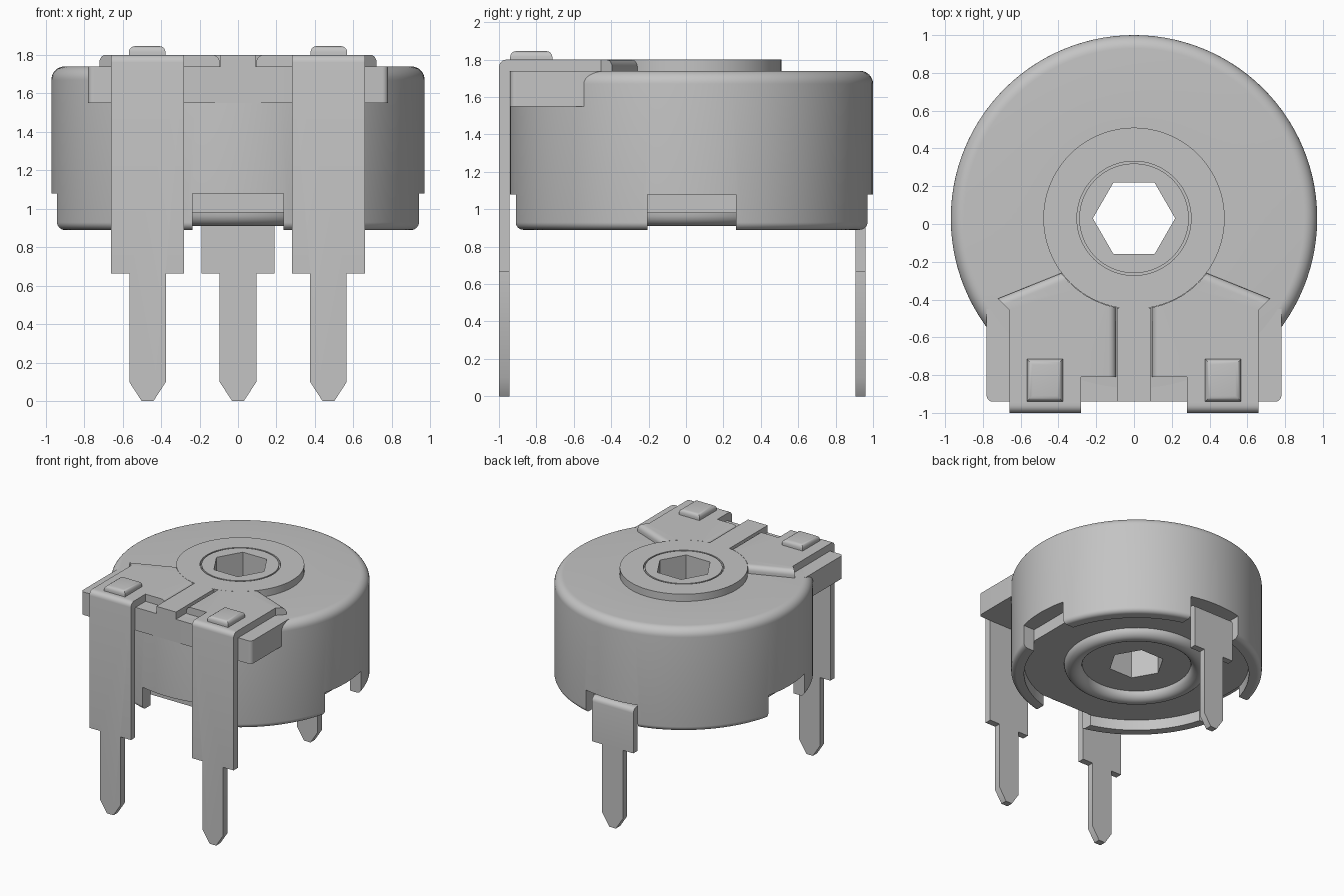
import bpy, bmesh, math
from mathutils import Matrix, Vector

cube = bpy.data.objects.get("Cube")
if cube:
    bpy.data.objects.remove(cube, do_unlink=True)

grey = bpy.data.materials.new("light grey")
grey.use_nodes = True
GREY = (0.55, 0.55, 0.55, 1)
grey.diffuse_color = GREY
grey.node_tree.nodes["Principled BSDF"].inputs["Base Color"].default_value = GREY

CY = 0.03           # y of the body axis
TOP, LEDGE = 1.80, 1.74


def finish(name, bm):
    bmesh.ops.recalc_face_normals(bm, faces=bm.faces)
    mesh = bpy.data.meshes.new(name)
    bm.to_mesh(mesh)
    bm.free()
    mesh.materials.append(grey)
    obj = bpy.data.objects.new(name, mesh)
    bpy.context.collection.objects.link(obj)
    return obj


def activate(obj):
    bpy.ops.object.select_all(action='DESELECT')
    obj.select_set(True)
    bpy.context.view_layer.objects.active = obj


def smooth(obj):
    activate(obj)
    bpy.ops.object.shade_smooth_by_angle(angle=math.radians(35))


def prism(name, outline, axis, lo, hi, side=1, rule=None, radius=0.04, segments=5):
    """Extrude an outline along z or y; round the edges the rule picks."""
    bm = bmesh.new()
    place = (lambda a, b, d: (a, b, d)) if axis == 'z' else (lambda a, b, d: (a, d, b))
    rings = [[bm.verts.new(place(a, b, d)) for a, b in outline] for d in (lo, hi)]
    n = len(outline)
    for ring in rings:
        bm.faces.new(ring)
    for i in range(n):
        j = (i + 1) % n
        bm.faces.new((rings[0][i], rings[0][j], rings[1][j], rings[1][i]))
    bmesh.ops.recalc_face_normals(bm, faces=bm.faces)
    if rule:
        picked = [e for e in bm.edges
                  if rule((e.verts[0].co + e.verts[1].co) / 2, e.verts[1].co - e.verts[0].co)]
        bmesh.ops.bevel(bm, geom=picked, offset=radius, segments=segments,
                        profile=0.5, affect='EDGES')
    for v in bm.verts:
        v.co.x *= side
    obj = finish(name, bm)
    smooth(obj)
    return obj


def rect(x0, x1, y0, y1):
    return [(x0, y0), (x1, y0), (x1, y1), (x0, y1)]


def arc(cx, cz, r, start, end, steps=8):
    angles = [math.radians(start + (end - start) * i / steps) for i in range(steps + 1)]
    return [(cx + r * math.cos(a), cz + r * math.sin(a)) for a in angles]


def cut(obj, cutter):
    cutter.hide_render = True
    mod = obj.modifiers.new("cut", 'BOOLEAN')
    mod.operation, mod.solver, mod.object = 'DIFFERENCE', 'EXACT', cutter
    activate(obj)
    bpy.ops.object.modifier_apply(modifier=mod.name)
    bpy.data.objects.remove(cutter, do_unlink=True)


# Round housing: raised hub, thin groove, rounded rim and ring underneath
profile = [(0, TOP), (0.29, TOP), (0.29, 1.77), (0.302, 1.77), (0.302, TOP),
           (0.48, TOP), (0.48, LEDGE)]
profile += arc(0.90, 1.67, 0.07, 90, 0)
profile += arc(0.93, 0.93, 0.04, 0, -90)
profile += [(0.87, 0.89), (0.87, 0.98)]
profile += arc(0.49, 0.98, 0.07, 0, -180, 12)
profile += [(0, 0.98)]
bm = bmesh.new()
verts = [bm.verts.new((r, 0, z)) for r, z in profile]
edges = [bm.edges.new(pair) for pair in zip(verts, verts[1:])]
bmesh.ops.spin(bm, geom=verts + edges, cent=(0, 0, 0), axis=(0, 0, 1),
               angle=math.tau, steps=112, use_merge=False)
bmesh.ops.remove_doubles(bm, verts=bm.verts, dist=0.0005)
bmesh.ops.translate(bm, verts=bm.verts, vec=(0, CY, 0))
housing = finish("housing", bm)

# Hexagonal shaft hole
hexagon = [(0.218 * math.cos(k * math.pi / 3), CY + 0.218 * math.sin(k * math.pi / 3))
           for k in range(6)]
cut(housing, prism("hex_cutter", hexagon, 'z', 0.5, 2.2))

# Four notches in the lower rim
for k in range(4):
    notch = prism("notch_cutter", rect(0.835, 1.2, -0.237, 0.237), 'z', 0.7, 1.08)
    notch.data.transform(Matrix.Translation((0, CY, 0)) @ Matrix.Rotation(k * math.pi / 2, 4, 'Z'))
    cut(housing, notch)
smooth(housing)

# Square front block that carries the terminals
prism("front_block", rect(-0.78, 0.78, -0.94, -0.45), 'z', 1.55, LEDGE,
      rule=lambda m, d: abs(d.z) > 0.1 and m.y < -0.9, radius=0.03)
prism("centre_rib", rect(-0.09, 0.09, -0.94, -0.445), 'z', 1.70, TOP)


def pin_outline(c, half, stem, top):
    """Wide blade with a narrow stem and tapered tip."""
    right = [(half, top), (half, 0.665), (stem, 0.665), (stem, 0.1), (0.03, 0)]
    return [(c + a, b) for a, b in right] + [(c - a, b) for a, b in reversed(right)]


# Terminal plate outline, following the hub on its inner end
hub_arc = [(x, y + CY) for x, y in arc(0, 0, 0.482, -37, -78.5, 6)]
lug = hub_arc + [(0.095, -0.81), (0.28, -0.81), (0.28, -0.945), (0.66, -0.945),
                 (0.66, -0.455), (0.72, -0.395)]


def lug_rounding(m, d):
    inner = m.x < 0.1 and abs(d.y) > 0.1
    slanted = m.y > -0.36 and m.x > 0.45
    return m.z > 1.79 and (inner or slanted)


for side, word in ((1, "left"), (-1, "right")):
    prism(word + "_terminal_plate", lug, 'z', 1.735, TOP, side, lug_rounding)
    prism(word + "_front_pin", pin_outline(0.47, 0.19, 0.095, TOP), 'y', -1.0, -0.945,
          side, lambda m, d: m.z > 1.79 and m.y < -0.99)
    prism(word + "_terminal_bump", rect(0.377, 0.567, -0.94, -0.715), 'z', 1.79, 1.845,
          side, lambda m, d: m.z > 1.84, radius=0.03, segments=4)

# Rear pin with its bent tab running under the housing
prism("rear_pin", pin_outline(0, 0.19, 0.095, 1.035), 'y', 0.905, 0.96,
      rule=lambda m, d: m.z > 1.03 and m.y > 0.95)
prism("rear_tab", rect(-0.19, 0.19, 0.80, 0.905), 'z', 0.982, 1.035)
